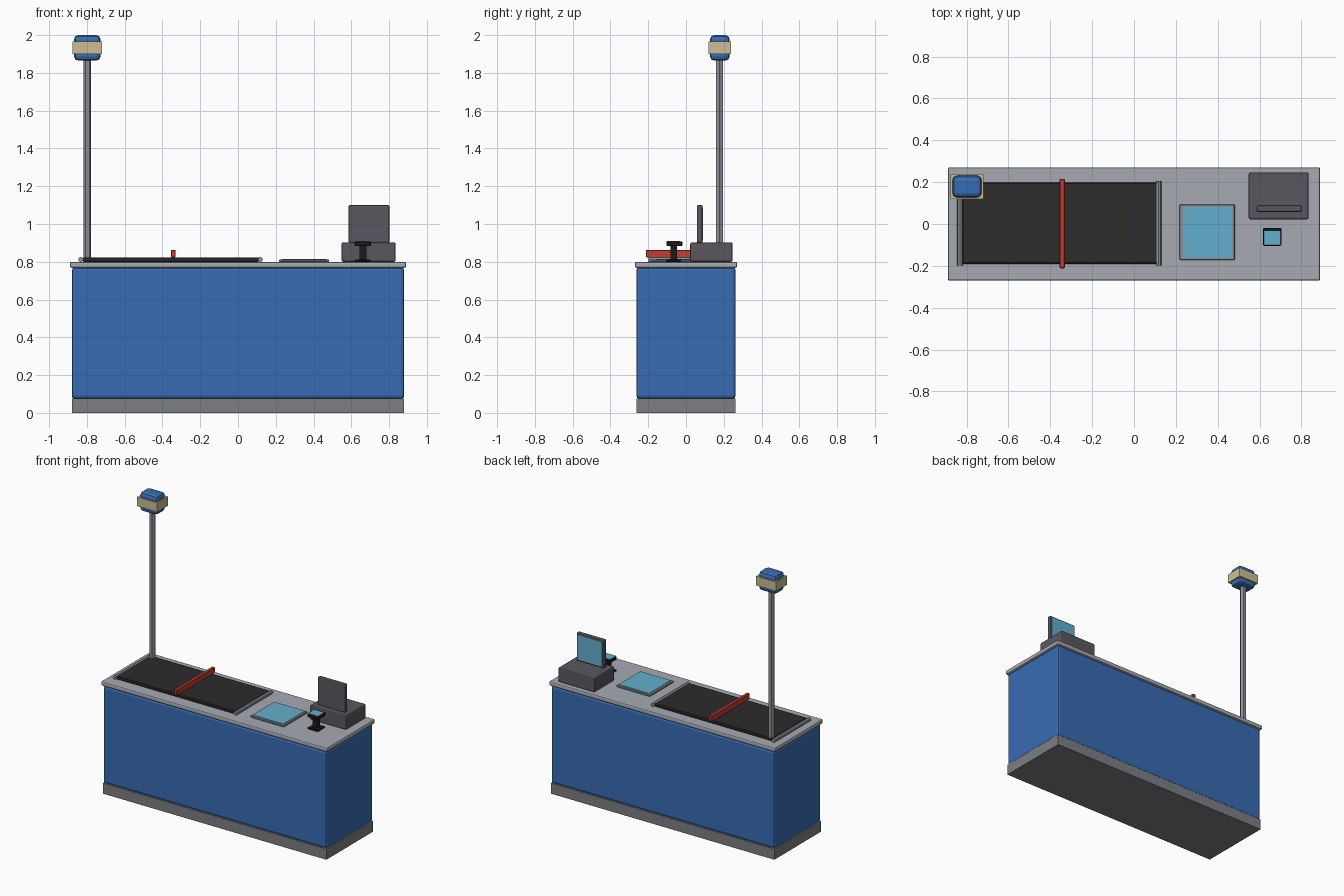
import bpy
import bmesh
import math
from mathutils import Matrix, Vector

cube = bpy.data.objects.get("Cube")
if cube:
    bpy.data.objects.remove(cube, do_unlink=True)


def material(name, rgb):
    m = bpy.data.materials.new(name)
    m.use_nodes = True
    m.diffuse_color = (*rgb, 1)
    m.node_tree.nodes["Principled BSDF"].inputs["Base Color"].default_value = (*rgb, 1)
    return m


BLUE = material("panel blue", (0.04, 0.15, 0.45))
PLINTH = material("plinth grey", (0.20, 0.21, 0.23))
COUNTER = material("counter grey", (0.38, 0.41, 0.45))
STEEL = material("steel grey", (0.27, 0.29, 0.32))
RUBBER = material("belt rubber", (0.025, 0.025, 0.025))
CASING = material("dark casing", (0.10, 0.097, 0.113))
RED = material("divider red", (0.58, 0.045, 0.03))
GLASS = material("screen cyan", (0.125, 0.43, 0.61))
CREAM = material("lamp cream", (0.60, 0.52, 0.29))
BLACK = material("black plastic", (0.012, 0.012, 0.014))


def finish(name, bm, mat):
    mesh = bpy.data.meshes.new(name)
    bm.to_mesh(mesh)
    bm.free()
    mesh.materials.append(mat)
    obj = bpy.data.objects.new(name, mesh)
    bpy.context.collection.objects.link(obj)
    return obj


def box(name, x, y, z, mat, bevel=0, segments=1):
    """Box spanning the given (min, max) ranges, with optional bevelled edges."""
    bm = bmesh.new()
    bmesh.ops.create_cube(bm, size=1)
    low, high = (Vector(v) for v in zip(x, y, z))
    bmesh.ops.scale(bm, vec=high - low, verts=bm.verts)
    bmesh.ops.translate(bm, vec=(low + high) / 2, verts=bm.verts)
    obj = finish(name, bm, mat)
    if bevel:
        mod = obj.modifiers.new("Bevel", "BEVEL")
        mod.width = bevel
        mod.segments = segments
    return obj


def rod(name, centre, radius, length, mat, sides, tilt=0):
    """Prism along z, tipped about x by the tilt angle."""
    bm = bmesh.new()
    bmesh.ops.create_cone(bm, cap_ends=True, segments=sides,
                          radius1=radius, radius2=radius, depth=length)
    # Start the ring on the +y axis
    bm.transform(Matrix.Rotation(math.pi / 2, 4, "Z"))
    obj = finish(name, bm, mat)
    obj.rotation_euler.x = tilt
    obj.location = centre
    return obj


# Counter
box("plinth", (-0.88, 0.88), (-0.263, 0.263), (0, 0.075), PLINTH)
box("counter_body", (-0.88, 0.88), (-0.263, 0.263), (0.075, 0.77), BLUE, 0.016, 2)
box("worktop", (-0.89, 0.89), (-0.271, 0.271), (0.768, 0.8), COUNTER, 0.009, 2)

# Conveyor belt with end rollers and divider bar
box("conveyor_belt", (-0.822, 0.112), (-0.19, 0.198), (0.8, 0.823), RUBBER, 0.005)
for side, x in (("right", -0.832), ("left", 0.118)):
    rod(side + "_roller", (x, 0.004, 0.812), 0.0135, 0.405, STEEL, 8, math.pi / 2)
box("divider_bar", (-0.355, -0.331), (-0.212, 0.216), (0.823, 0.863), RED, 0.003)

# Scanner
box("scanner_frame", (0.218, 0.482), (-0.172, 0.094), (0.8, 0.813), STEEL, 0.003)
box("scanner_glass", (0.234, 0.468), (-0.159, 0.081), (0.81, 0.816), GLASS)

# Cash register with screen facing the back
box("register_base", (0.548, 0.835), (0.022, 0.247), (0.8, 0.903), CASING, 0.009, 2)
box("register_screen", (0.585, 0.802), (0.057, 0.088), (0.9, 1.1), CASING, 0.008, 2)
box("register_display", (0.597, 0.79), (0.084, 0.0905), (0.912, 1.088), GLASS)

# Card reader
box("reader_foot", (0.62, 0.703), (-0.105, -0.025), (0.8, 0.812), BLACK, 0.003)
box("reader_stem", (0.644, 0.68), (-0.083, -0.047), (0.81, 0.888), BLACK)
box("reader_head", (0.617, 0.704), (-0.104, -0.018), (0.883, 0.908), BLACK, 0.004)
box("reader_display", (0.621, 0.7), (-0.1, -0.033), (0.904, 0.911), GLASS)

# Lane light on its pole
rod("lamp_pole", (-0.798, 0.178, 1.335), 0.021, 1.07, STEEL, 6)
box("lamp_housing", (-0.868, -0.728), (0.127, 0.231), (1.865, 2.0), BLUE, 0.022, 2)
box("lamp_band", (-0.877, -0.719), (0.119, 0.239), (1.9, 1.965), CREAM)
